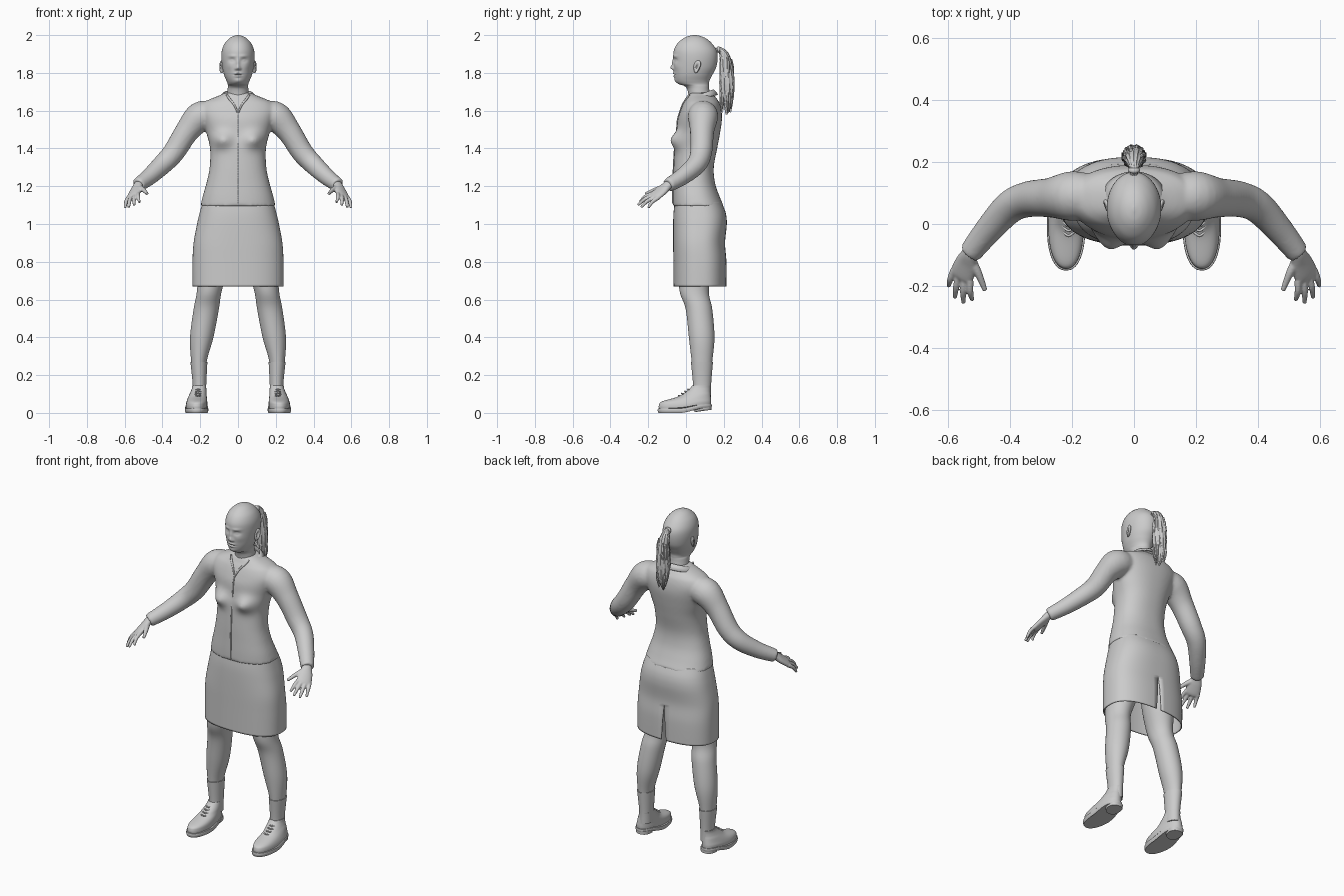
import bpy, bmesh, math, random
from mathutils import Vector

random.seed(4)
cube = bpy.data.objects.get("Cube")
if cube:
    bpy.data.objects.remove(cube)

GREY = (0.6, 0.6, 0.6, 1)
clay = bpy.data.materials.new("plain_grey")
clay.use_nodes = True
clay.diffuse_color = GREY
bsdf = clay.node_tree.nodes["Principled BSDF"]
bsdf.inputs["Base Color"].default_value = GREY
bsdf.inputs["Roughness"].default_value = 0.8


def smooth(keys, n):
    """Catmull-Rom samples through key tuples."""
    out = []
    for i in range(len(keys) - 1):
        a, b, c, d = keys[max(i - 1, 0)], keys[i], keys[i + 1], keys[min(i + 2, len(keys) - 1)]
        for k in range(n):
            t = k / n
            out.append(tuple(q + t / 2 * (r - p + t * (2 * p - 5 * q + 4 * r - s + t * (3 * q - p - 3 * r + s)))
                             for p, q, r, s in zip(a, b, c, d)))
    return out + [tuple(keys[-1])]


def loft(bm, rings, caps=True):
    rows = [[bm.verts.new(p) for p in ring] for ring in rings]
    m = len(rows[0])
    for lo, hi in zip(rows, rows[1:]):
        for i in range(m):
            j = (i + 1) % m
            bm.faces.new((lo[i], lo[j], hi[j], hi[i]))
    if caps:
        bm.faces.new(rows[0])
        bm.faces.new(rows[-1])


def oval(i, segs, power=2.0):
    a = (i + 0.5) * math.tau / segs
    s, c = math.sin(a), math.cos(a)
    return [math.copysign(abs(v) ** (2 / power), v) for v in (s, c)]


def stack(bm, keys, n=6, segs=40, power=2.0, caps=True):
    """Level rings from keys (z, half width, front y, back y, centre x)."""
    rings = []
    for z, rx, yf, yb, cx in smooth([tuple(k) + (0,) * (5 - len(k)) for k in keys], n):
        ring = []
        for i in range(segs):
            s, c = oval(i, segs, power)
            ring.append(Vector((cx + rx * s, (yf + yb) / 2 - (yb - yf) / 2 * c, z)))
        rings.append(ring)
    loft(bm, rings, caps)


def tube(bm, keys, n=6, segs=16, side=(1, 0, 0), ripple=None):
    """Rings square to a path, from keys (x, y, z, radius[, second radius])."""
    pts = smooth([k if len(k) == 5 else tuple(k) + (k[3],) for k in keys], n)
    rings = []
    for i, p in enumerate(pts):
        t = (Vector(pts[min(i + 1, len(pts) - 1)][:3]) - Vector(pts[max(i - 1, 0)][:3])).normalized()
        u = Vector(side) - t * t.dot(Vector(side))
        u.normalize()
        v = t.cross(u)
        ring = []
        for k in range(segs):
            s, c = oval(k, segs)
            f = ripple(k, i) if ripple else 1
            ring.append(Vector(p[:3]) + u * (p[3] * c * f) + v * (p[4] * s * f))
        rings.append(ring)
    loft(bm, rings)


def bump(p, bumps):
    """Push a point forward by soft mounds (x, z, spread x, spread z, height)."""
    return sum(h * math.exp(-((abs(p.x) - x) / sx) ** 2 - ((p.z - z) / sz) ** 2) for x, z, sx, sz, h in bumps)


def finish(name, bm, mirror=False, voxel=0, blend=0, thick=0):
    bmesh.ops.recalc_face_normals(bm, faces=bm.faces)
    me = bpy.data.meshes.new(name)
    bm.to_mesh(me)
    bm.free()
    me.materials.append(clay)
    ob = bpy.data.objects.new(name, me)
    bpy.context.scene.collection.objects.link(ob)
    bpy.ops.object.select_all(action="DESELECT")
    ob.select_set(True)
    bpy.context.view_layer.objects.active = ob
    bpy.ops.object.shade_smooth_by_angle(angle=math.radians(50))
    if voxel:
        mod = ob.modifiers.new("merge", "REMESH")
        mod.mode, mod.voxel_size, mod.use_smooth_shade = "VOXEL", voxel, True
        mod = ob.modifiers.new("blend", "SMOOTH")
        mod.factor, mod.iterations = 0.5, blend
    if thick:
        mod = ob.modifiers.new("thickness", "SOLIDIFY")
        mod.thickness, mod.offset = thick, -1
    if mirror:
        ob.modifiers.new("mirror", "MIRROR")
    return ob


# Head and neck, with the face raised from the front
bm = bmesh.new()
stack(bm, [(1.62, .065, .02, .14), (1.70, .056, .01, .125), (1.728, .054, -.005, .122), (1.742, .055, -.04, .122),
           (1.76, .062, -.055, .125), (1.79, .074, -.062, .14), (1.83, .083, -.065, .16), (1.88, .088, -.067, .168),
           (1.92, .085, -.064, .162), (1.955, .071, -.046, .138), (1.98, .049, -.018, .11), (1.994, .027, .01, .08),
           (2.0, .004, .04, .055)], n=12, segs=120)
face = [(0, 1.828, .011, .012, .016), (0, 1.852, .009, .022, .008), (.011, 1.822, .007, .007, .006),
        (.032, 1.867, .016, .010, -.010), (.032, 1.866, .010, .006, .006), (.03, 1.889, .022, .008, .004),
        (.045, 1.835, .02, .02, .004), (0, 1.798, .018, .005, .007), (0, 1.782, .015, .005, .006),
        (0, 1.790, .02, .002, -.004), (0, 1.757, .02, .012, .005)]
for v in bm.verts:
    if v.co.y < 0.02:
        v.co.y -= bump(v.co, face)
finish("head", bm)

# Ears, dished on the outer side
bm = bmesh.new()
bmesh.ops.create_uvsphere(bm, u_segments=24, v_segments=16, radius=1)
for v in bm.verts:
    x, y, z = v.co
    r = math.hypot(y * 1.2, z)
    x -= max(0, x) * 1.3 * math.exp(-(r / 0.5) ** 2)
    v.co = (.087 + .012 * x + .006 * y, .058 + .018 * y * (1 + .3 * z) + .006 * z, 1.832 + .034 * z)
finish("ear", bm, mirror=True)

# Ponytail with loose strands, and its tie
bm = bmesh.new()
tube(bm, [(0, .155, 1.915, .012), (0, .18, 1.922, .014), (0, .205, 1.885, .026), (0, .215, 1.80, .036),
          (0, .217, 1.72, .038), (0, .222, 1.65, .026), (0, .215, 1.58, .005)], n=8, segs=48,
     ripple=lambda k, i: 1 + .07 * math.sin(k * 1.6 + i * .15) + .03 * math.sin(i * 2.1 + k))
for i in range(18):
    a, z = random.uniform(0, math.tau), random.uniform(1.64, 1.84)
    dx, dy = math.sin(a), math.cos(a)
    tube(bm, [(.024 * dx, .216 + .024 * dy, z + .06, .006), (.033 * dx, .217 + .033 * dy, z, .008),
              (.022 * dx, .218 + .026 * dy, z - .07, .001)], n=4, segs=6)
finish("ponytail", bm)
bm = bmesh.new()
tube(bm, [(0, .166, 1.917, .008), (0, .171, 1.919, .019), (0, .178, 1.921, .019), (0, .183, 1.921, .008)])
finish("hair_tie", bm)

# Jacket: torso and sleeves blended into one skin
torso = [(1.095, .199, -.07, .20), (1.15, .186, -.07, .176), (1.22, .166, -.068, .153), (1.30, .15, -.066, .147),
         (1.40, .148, -.06, .165), (1.48, .167, -.05, .18), (1.55, .19, -.045, .19), (1.60, .205, -.03, .188),
         (1.64, .185, -.013, .178), (1.66, .15, .0, .165), (1.68, .10, .01, .15), (1.695, .07, .02, .13)]
bust = [(.085, 1.445, .05, .042, .04)]
bm = bmesh.new()
stack(bm, torso, n=6, segs=72, power=2.3)
for v in bm.verts:
    if v.co.y < 0.04:
        v.co.y -= bump(v.co, bust)
for s in (1, -1):
    tube(bm, [(s * .13, .09, 1.575, .07), (s * .2, .09, 1.567, .08), (s * .27, .085, 1.49, .064),
              (s * .34, .08, 1.38, .058), (s * .40, .055, 1.315, .053), (s * .47, -.02, 1.25, .045),
              (s * .53, -.095, 1.205, .037)], segs=28, side=(0, 0, 1))
finish("jacket", bm, voxel=.008, blend=6)

# Front seam and open lapel edges
bm = bmesh.new()
seam = [(0, yf, z, .004) for z, rx, yf, yb in smooth(torso, 3) if 1.10 < z < 1.61]
tube(bm, seam, n=2, segs=8)
finish("front_seam", bm)
bm = bmesh.new()
tube(bm, [(.002, -.034, 1.59, .004), (.02, -.018, 1.63, .005), (.045, .002, 1.662, .006), (.06, .018, 1.685, .005)])
finish("lapel_edge", bm, mirror=True)

# Turned-down collar, open at the throat
bm = bmesh.new()
rows = []
for i in range(41):
    a = 0.5 + (math.tau - 1) * i / 40
    s, c = math.sin(a), math.cos(a)
    top = 1.688 - .024 * c
    prof = [(.9, top - .03), (1.0, top), (1.06, top), (1.38, top - .025 - .02 * max(0, c))]
    rows.append([bm.verts.new((.078 * k * s, .076 - .068 * k * c, z)) for k, z in prof])
for p, q in zip(rows, rows[1:]):
    for k in range(3):
        bm.faces.new((p[k], q[k], q[k + 1], p[k + 1]))
finish("collar", bm, thick=.006)

# Hands: palm, four fingers and thumb
bm = bmesh.new()
across = Vector((.75, .5, -.3)).normalized()
tube(bm, [(.513, -.073, 1.22, .027, .024), (.528, -.097, 1.205, .028, .022), (.54, -.125, 1.18, .038, .02),
          (.555, -.163, 1.15, .042, .017), (.56, -.178, 1.138, .034, .011)], segs=24, side=across)
tips = [(.522, -.245, 1.115), (.55, -.255, 1.10), (.578, -.238, 1.088), (.598, -.2, 1.085)]
for k, tip in enumerate(tips):
    base = Vector((.555, -.165, 1.149)) + across * (-.033 + .022 * k)
    mid = (base + Vector(tip)) / 2 + Vector((.003, -.004, .006))
    tube(bm, [(*base, .0115), (*mid, .0105), (*tip, .007)], segs=12, side=across)
tube(bm, [(.53, -.11, 1.195, .018), (.503, -.158, 1.182, .013), (.48, -.215, 1.16, .008)], segs=12)
finish("hand", bm, mirror=True, voxel=.004, blend=3)

# Skirt with a slit at the back
bm = bmesh.new()
stack(bm, [(.67, .241, -.066, .214), (.8, .241, -.067, .214), (.9, .235, -.068, .207), (1.0, .217, -.068, .216),
           (1.06, .203, -.066, .21), (1.115, .188, -.06, .188)], n=8, segs=96, power=2.5, caps=False)
slit = .87
gap = []
for f in bm.faces:
    mid = f.calc_center_median()
    if abs(mid.x) < .005 and mid.y > .1 and mid.z < slit:
        gap.append(f)
for v in {v for f in gap for v in f.verts}:
    v.co.x = math.copysign(.002 + .014 * max(0, slit - v.co.z) / .2, v.co.x)
bmesh.ops.delete(bm, geom=gap, context="FACES")
finish("skirt", bm, thick=.006)

# Legs and short socks
leg = [(1.0, .092, -.035, .17, .10), (.8, .085, -.04, .15, .125), (.65, .066, -.035, .121, .151),
       (.55, .067, -.002, .139, .168), (.40, .062, .015, .151, .192), (.27, .041, .03, .139, .207),
       (.15, .032, .041, .129, .204), (.08, .032, .04, .128, .205)]
bm = bmesh.new()
stack(bm, leg)
finish("leg", bm, mirror=True)
bm = bmesh.new()
stack(bm, [(z, rx + .004, yf - .004, yb + .004, cx) for z, rx, yf, yb, cx in leg[-3:]])
finish("sock", bm, mirror=True)


# Shoes: upper, sole, heel and laces, raised slightly toward the heel
def lift(bm):
    for v in bm.verts:
        t = min(1, max(0, (v.co.y + .03) / .13))
        v.co.z += .026 * t * t * (3 - 2 * t) * max(0, 1 - v.co.z / .15)


bm = bmesh.new()
stack(bm, [(.018, .056, -.143, .132, .219), (.04, .057, -.144, .133, .219), (.06, .054, -.128, .132, .217),
           (.085, .047, -.045, .13, .213), (.105, .042, -.01, .129, .209), (.127, .038, .018, .13, .206),
           (.145, .037, .034, .132, .205)], segs=48, power=2.2)
lift(bm)
finish("shoe_upper", bm, mirror=True)
for name, keys in (("shoe_sole", [(0, .058, -.146, .134, .219), (.012, .062, -.15, .137, .219),
                                  (.024, .061, -.149, .136, .219)]),
                   ("shoe_heel", [(-.014, .042, .045, .134, .216), (.012, .045, .04, .135, .216)])):
    bm = bmesh.new()
    stack(bm, keys, n=4, segs=48, power=2.3)
    lift(bm)
    finish(name, bm, mirror=True)
bm = bmesh.new()
for k in range(4):
    y, z = -.038 + .016 * k, .089 + .011 * k
    tube(bm, [(.185, y + .022, z - .004, .004), (.211, y, z + .003, .004), (.237, y + .022, z - .004, .004)],
         n=5, segs=8, side=(0, 1, 0))
finish("shoe_laces", bm, mirror=True)
